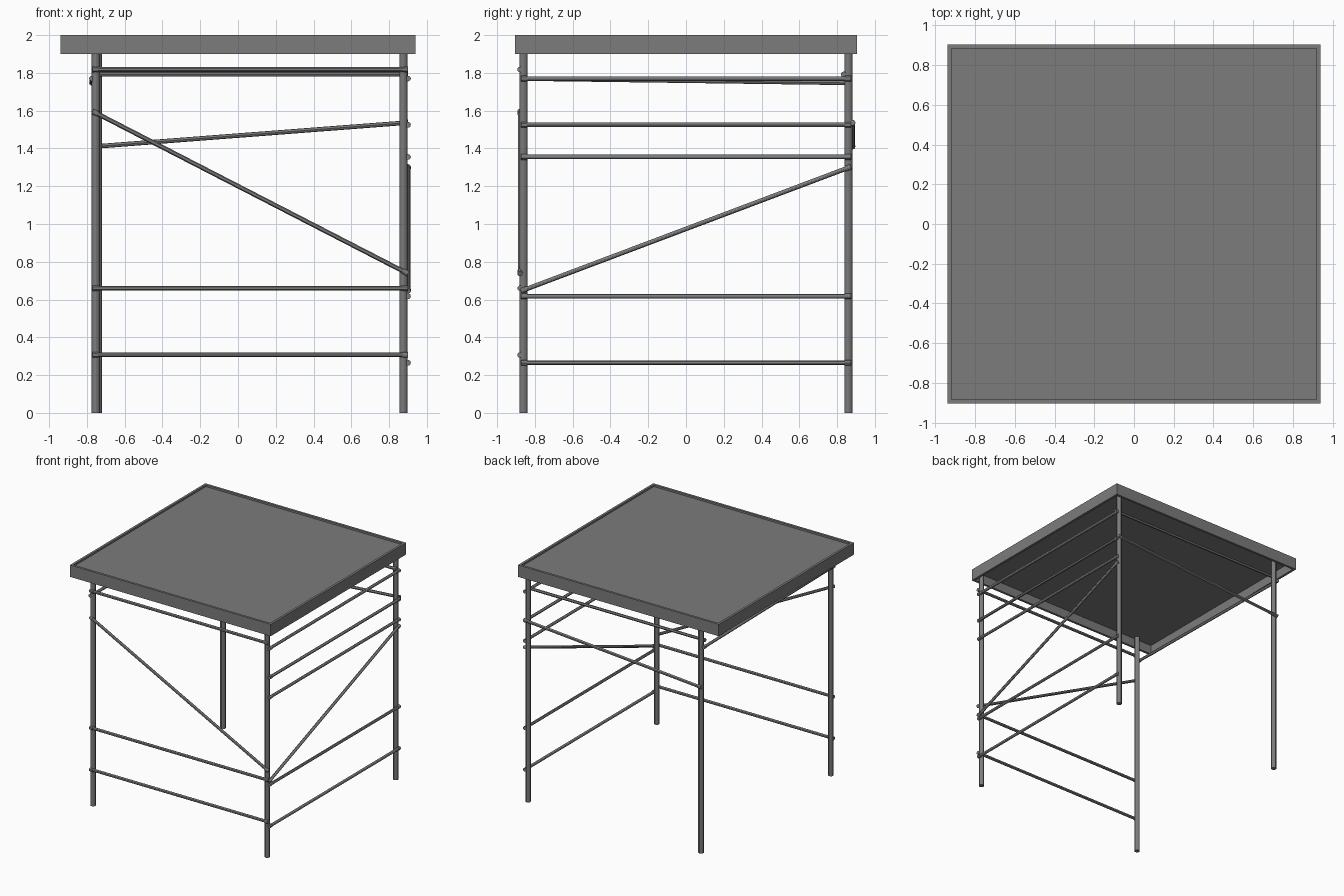
import bpy
import bmesh
from mathutils import Vector

cube = bpy.data.objects.get("Cube")
if cube:
    bpy.data.objects.remove(cube, do_unlink=True)

grey = bpy.data.materials.new("dark grey")
grey.use_nodes = True
colour = (0.2, 0.2, 0.2, 1)
grey.diffuse_color = colour
grey.node_tree.nodes["Principled BSDF"].inputs["Base Color"].default_value = colour


def finish(name, bm, smooth=False):
    bmesh.ops.recalc_face_normals(bm, faces=bm.faces)
    mesh = bpy.data.meshes.new(name)
    bm.to_mesh(mesh)
    bm.free()
    mesh.materials.append(grey)
    obj = bpy.data.objects.new(name, mesh)
    bpy.context.collection.objects.link(obj)
    if smooth:
        bpy.ops.object.select_all(action='DESELECT')
        obj.select_set(True)
        bpy.context.view_layer.objects.active = obj
        bpy.ops.object.shade_smooth_by_angle()


def add_rod(bm, start, end, radius):
    a, b = Vector(start), Vector(end)
    made = bmesh.ops.create_cone(bm, cap_ends=True, segments=12, radius1=radius,
                                 radius2=radius, depth=(b - a).length)
    turn = (b - a).to_track_quat('Z', 'Y').to_matrix().to_4x4()
    turn.translation = (a + b) / 2
    bmesh.ops.transform(bm, matrix=turn, verts=made["verts"])


def rail(name, start, end):
    """Thin rod with a short, slightly thicker sleeve at each end."""
    a, b = Vector(start), Vector(end)
    step = (b - a).normalized() * 0.03
    bm = bmesh.new()
    add_rod(bm, a, b, 0.012)
    add_rod(bm, a, a + step, 0.015)
    add_rod(bm, b - step, b, 0.015)
    finish(name, bm, True)


# Table top: hollow rim around a thin, slightly sunken panel
HX, HY, LOW, TOP, RIM = 0.94, 0.905, 1.9, 2.0, 0.02
corners = [(-1, -1), (1, -1), (1, 1), (-1, 1)]
bm = bmesh.new()
loops = [[bm.verts.new((sx * (HX - inset), sy * (HY - inset), z)) for sx, sy in corners]
         for inset, z in ((0, LOW), (0, TOP), (RIM, TOP), (RIM, LOW))]
for i in range(4):
    lower, upper = loops[i], loops[(i + 1) % 4]
    for j in range(4):
        k = (j + 1) % 4
        bm.faces.new((lower[j], lower[k], upper[k], upper[j]))
finish("top_rim", bm)

bm = bmesh.new()
made = bmesh.ops.create_cube(bm, size=1)
bmesh.ops.scale(bm, vec=(2 * (HX - RIM), 2 * (HY - RIM), 0.008), verts=made["verts"])
bmesh.ops.translate(bm, vec=(0, 0, 1.981), verts=made["verts"])
finish("top_panel", bm)

# Posts
for name, x, y in (("front_right_post", -0.753, -0.86), ("front_left_post", 0.876, -0.86),
                   ("back_right_post", -0.743, 0.86), ("back_left_post", 0.876, 0.86)):
    bm = bmesh.new()
    add_rod(bm, (x, y, 0), (x, y, 1.978), 0.022)
    finish(name, bm, True)

# Front rails and brace
for name, z1, z2 in (("front_low_rail", 0.307, 0.307), ("front_middle_rail", 0.66, 0.66),
                     ("front_top_rail", 1.818, 1.818), ("front_brace", 1.597, 0.737)):
    rail(name, (-0.77, -0.878, z1), (0.9, -0.878, z2))

# Left side rails and brace
for name, z1, z2 in (("side_low_rail", 0.265, 0.265), ("side_middle_rail", 0.617, 0.617),
                     ("side_high_rail", 1.355, 1.355), ("side_upper_rail", 1.525, 1.525),
                     ("side_top_rail", 1.77, 1.77), ("side_brace", 0.645, 1.303)):
    rail(name, (0.9, -0.873, z1), (0.9, 0.873, z2))

# Back rail, back brace and opposite side rail
rail("back_top_rail", (-0.765, 0.835, 1.792), (0.9, 0.835, 1.792))
rail("back_brace", (-0.76, 0.882, 1.41), (0.9, 0.882, 1.537))
rail("opposite_top_rail", (-0.773, -0.873, 1.77), (-0.773, 0.873, 1.747))
